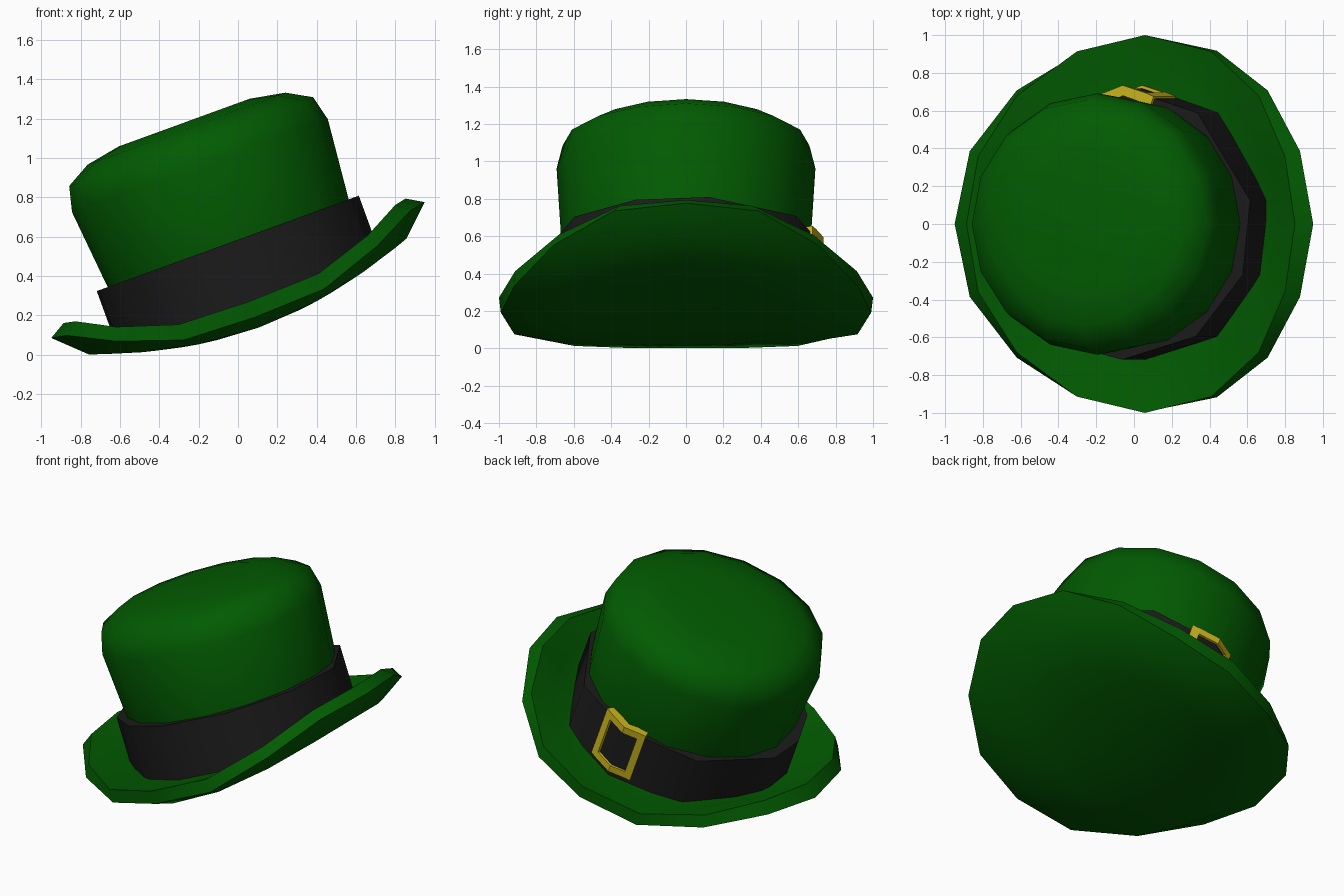
import bpy, bmesh, math
from mathutils import Matrix

if "Cube" in bpy.data.objects:
    bpy.data.objects.remove(bpy.data.objects["Cube"])

# The hat is built upright, then leaned toward -x
LEAN = Matrix.Rotation(math.radians(-20), 4, 'Y') @ Matrix.Translation((0.147, 0, 0))


def material(name, color):
    m = bpy.data.materials.new(name)
    m.use_nodes = True
    m.diffuse_color = (*color, 1)
    bsdf = m.node_tree.nodes["Principled BSDF"]
    bsdf.inputs["Base Color"].default_value = (*color, 1)
    bsdf.inputs["Roughness"].default_value = 0.8
    return m


green = material("green felt", (0.0005, 0.105, 0.0005))
black = material("black ribbon", (0.011, 0.011, 0.011))
gold = material("gold metal", (0.57, 0.45, 0.012))


def finish(name, bm, mat, smooth=None):
    bmesh.ops.recalc_face_normals(bm, faces=bm.faces)
    mesh = bpy.data.meshes.new(name)
    bm.to_mesh(mesh)
    bm.free()
    mesh.transform(LEAN)
    mesh.materials.append(mat)
    ob = bpy.data.objects.new(name, mesh)
    bpy.context.collection.objects.link(ob)
    if smooth:
        bpy.ops.object.select_all(action='DESELECT')
        ob.select_set(True)
        bpy.context.view_layer.objects.active = ob
        bpy.ops.object.shade_smooth_by_angle(angle=math.radians(smooth))
    return ob


def even(sides):
    return [360 * i / sides for i in range(sides)]


def loft(profile, angles, closed=False):
    """Rings of (radius at y side, radius at x end, height at y side, height at x end, ease)."""
    bm = bmesh.new()
    rings = []
    for r0, r1, h0, h1, ease in profile:
        ring = []
        for a in map(math.radians, angles):
            t = math.cos(a) ** 2
            s = t + ease * (t * t * (3 - 2 * t) - t)
            r = r0 + (r1 - r0) * t
            ring.append(bm.verts.new((r * math.cos(a), r * math.sin(a), h0 + (h1 - h0) * s)))
        rings.append(ring)
    pairs = list(zip(rings, rings[1:]))
    if closed:
        pairs.append((rings[-1], rings[0]))
    else:
        bm.faces.new(rings[0])
        bm.faces.new(rings[-1])
    for low, high in pairs:
        for i in range(len(angles)):
            bm.faces.new((low[i - 1], low[i], high[i], high[i - 1]))
    return bm


# Thick brim, curled up at both x ends
brim = [(0.3, 0.3, 0.1, 0.12, 0), (0.58, 0.58, 0.095, 0.175, 0), (0.83, 0.86, 0.094, 0.262, 0),
        (0.99, 1.01, 0.15, 0.405, 1), (1.0, 0.925, 0.235, 0.455, 1),
        (0.84, 0.8, 0.21, 0.36, 1), (0.68, 0.68, 0.2, 0.26, 1), (0.5, 0.5, 0.2, 0.2, 1)]
finish("brim", loft(brim, even(16)), green, 40)

# Crown, flaring upward to a rounded top
crown = [(0.62, 0.62, 0.19), (0.65, 0.645, 0.5), (0.668, 0.655, 0.58), (0.692, 0.692, 0.97),
         (0.66, 0.66, 1.1), (0.535, 0.535, 1.17), (0.355, 0.355, 1.203)]
finish("crown", loft([(a, b, h, h, 0) for a, b, h in crown], even(16)), green, 50)

# Unevenly faceted ribbon band, its lower edge sunk in the curved brim
band = [(0.6, 0.6, 0.16, 0.24, 0), (0.718, 0.718, 0.16, 0.24, 0),
        (0.718, 0.718, 0.55, 0.55, 0), (0.6, 0.6, 0.55, 0.55, 0)]
facets = [10, 55, 90, 129, 172, 194, 217, 243, 269, 304, 338]
finish("band", loft(band, facets, True), black, 50)

# Square buckle frame on the back, bent along the band's corner
columns = [(-0.125, 0.66), (-0.08, 0.675), (0, 0.707), (0.115, 0.67), (0.165, 0.65)]
rows = [0.235, 0.28, 0.535, 0.58]
bm = bmesh.new()
grid = [[bm.verts.new((x, y, h)) for x, y in columns] for h in rows]
for j in range(3):
    for i in range(4):
        if j != 1 or i in (0, 3):
            bm.faces.new((grid[j][i], grid[j + 1][i], grid[j + 1][i + 1], grid[j][i + 1]))
buckle = finish("buckle", bm, gold)
depth = buckle.modifiers.new("depth", 'SOLIDIFY')
depth.thickness = 0.055
depth.offset = 0
